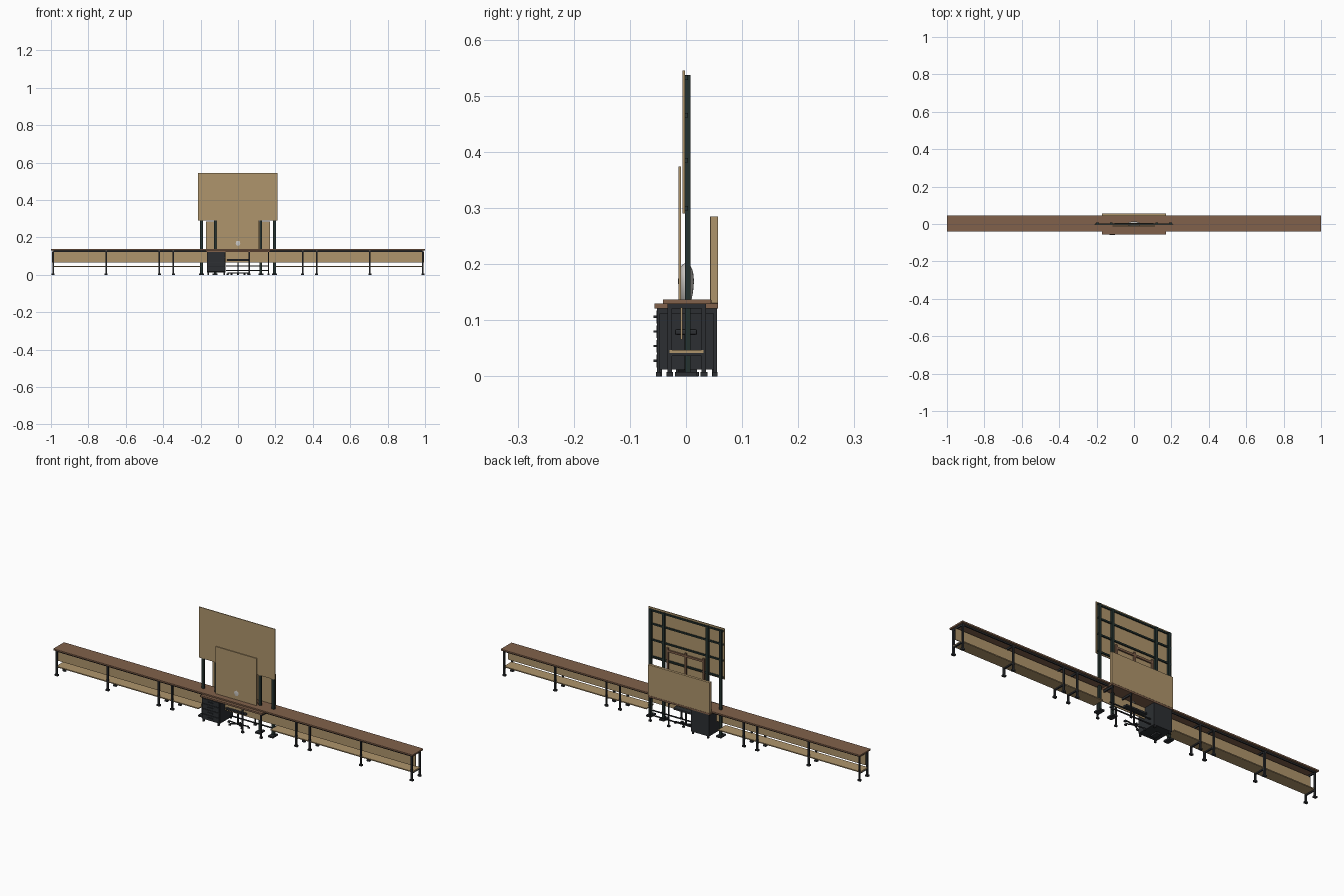
import bpy, math

def mat(name, c):
    m = bpy.data.materials.new(name)
    m.diffuse_color = (*c, 1)
    return m

BROWN = mat("brown_wood", (0.22, 0.12, 0.07))
TAN = mat("tan_board", (0.43, 0.30, 0.15))
DARK = mat("dark_metal", (0.025, 0.028, 0.032))
GREEN = mat("dark_green_metal", (0.018, 0.032, 0.028))
WHITE = mat("pale_shell", (0.6, 0.58, 0.55))

def box(name, x0, x1, y0, y1, z0, z1, m, bevel=0):
    bpy.ops.mesh.primitive_cube_add(size=1, location=((x0+x1)/2, (y0+y1)/2, (z0+z1)/2))
    o = bpy.context.object
    o.name = name
    o.scale = (x1-x0, y1-y0, z1-z0)
    bpy.ops.object.transform_apply(location=False, rotation=False, scale=True)
    o.data.materials.append(m)
    if bevel:
        b = o.modifiers.new("bevel", 'BEVEL')
        b.width = bevel
        b.segments = 2
    return o

def leg(name, x, y, top, m=DARK, w=0.004):
    box(name, x-w, x+w, y-w, y+w, 0.004, top, m)
    box(name + "_foot", x-w*2, x+w*2, y-w*1.5, y+w*1.5, 0, 0.008, m)

# Long bench: top, front board and undershelves
box("bench_top", -1, 1, -0.041, 0.045, 0.129, 0.137, BROWN, 0.001)
box("bench_front_board", -0.995, 0.995, -0.010, -0.006, 0.066, 0.123, TAN)
for s in (-1, 1):
    a, b = sorted((s*0.2, s*0.992))
    box("bench_shelf", a, b, -0.029, 0.031, 0.042, 0.047, TAN)
    for x in (0.988, 0.705, 0.42, 0.345):
        for y in (-0.029, 0.032):
            leg("bench_leg", s*x, y, 0.129)
        box("bench_cross_rail", s*x-0.003, s*x+0.003, -0.029, 0.032, 0.121, 0.129, DARK)
        box("shelf_cross_rail", s*x-0.003, s*x+0.003, -0.029, 0.032, 0.036, 0.042, DARK)
for y in (-0.029, 0.032):
    box("bench_long_rail", -0.988, 0.988, y-0.003, y+0.003, 0.122, 0.129, DARK)

# Central desk with rear screen
box("desk_top", -0.172, 0.172, -0.056, 0.057, 0.121, 0.130, BROWN, 0.001)
box("desk_rear_screen", -0.172, 0.172, 0.043, 0.057, 0.130, 0.285, TAN, 0.001)
for x in (0.06, 0.163):
    for y in (-0.049, 0.052):
        leg("desk_leg", x, y, 0.121, w=0.003)
    box("desk_side_rail", x-0.003, x+0.003, -0.049, 0.052, 0.112, 0.121, DARK)
for z in (0.02, 0.045):
    box("desk_low_rail", -0.065, 0.163, 0.030, 0.035, z, z+0.005, DARK)

# Drawer cabinet
box("cabinet_body", -0.166, -0.066, -0.049, 0.055, 0.012, 0.121, DARK)
for i in range(4):
    z = 0.016 + i*0.026
    box("drawer_front", -0.164, -0.068, -0.053, -0.049, z, z+0.023, DARK, 0.001)
    box("drawer_handle", -0.130, -0.102, -0.058, -0.053, z+0.010, z+0.014, DARK)
for x in (-0.158, -0.074):
    for y in (-0.047, 0.050):
        box("cabinet_foot", x-0.004, x+0.004, y-0.004, y+0.004, 0, 0.012, DARK)

# Tall display board on posts and rails
box("display_board", -0.213, 0.210, -0.006, -0.002, 0.290, 0.545, TAN)
for s in (-1, 1):
    for x in (0.195, 0.122):
        box("display_post", s*x-0.007, s*x+0.007, -0.002, 0.008, 0.006, 0.537, GREEN)
        box("display_post_foot", s*x-0.013, s*x+0.013, -0.02, 0.02, 0, 0.008, DARK)
for z in (0.300, 0.385, 0.465, 0.532):
    box("display_rail", -0.208, 0.206, -0.002, 0.004, z-0.004, z+0.004, GREEN)

# Small front board with wooden rear frame
box("front_board", -0.116, 0.113, -0.013, -0.009, 0.125, 0.374, TAN)
box("frame_top_rail", -0.105, 0.105, -0.001, 0.006, 0.348, 0.358, BROWN)
for x in (-0.1, 0, 0.1):
    box("frame_upright", x-0.005, x+0.005, -0.001, 0.006, 0.137, 0.368, BROWN)

# Swivel chair tucked under the desk
bpy.ops.mesh.primitive_uv_sphere_add(segments=32, ring_count=16, location=(0, 0, 0.160))
back = bpy.context.object
back.name = "chair_back"
for v in back.data.vertices:
    t = 0.8 + 0.2*v.co.z
    v.co = (v.co.x*0.042*t, v.co.y*0.017*t, v.co.z*0.042)
back.data.materials.append(WHITE)
bpy.ops.object.shade_smooth_by_angle()
box("chair_seat", -0.058, 0.058, -0.020, 0.020, 0.074, 0.084, DARK, 0.003)
bpy.ops.mesh.primitive_cylinder_add(vertices=16, radius=0.004, depth=0.07, location=(0, 0, 0.042))
bpy.context.object.name = "chair_column"
bpy.context.object.data.materials.append(DARK)
for i in range(5):
    a = math.radians(90 + 72*i)
    ex, ey = 0.058*math.cos(a), 0.020*math.sin(a)
    o = box("chair_base_arm", -0.5, 0.5, -0.002, 0.002, 0.007, 0.012, DARK)
    o.scale.x = math.hypot(ex, ey)
    o.location = (ex/2, ey/2, 0.0095)
    o.rotation_euler.z = math.atan2(ey, ex)
    box("chair_castor", ex-0.006, ex+0.006, ey-0.003, ey+0.003, 0, 0.008, DARK, 0.001)
